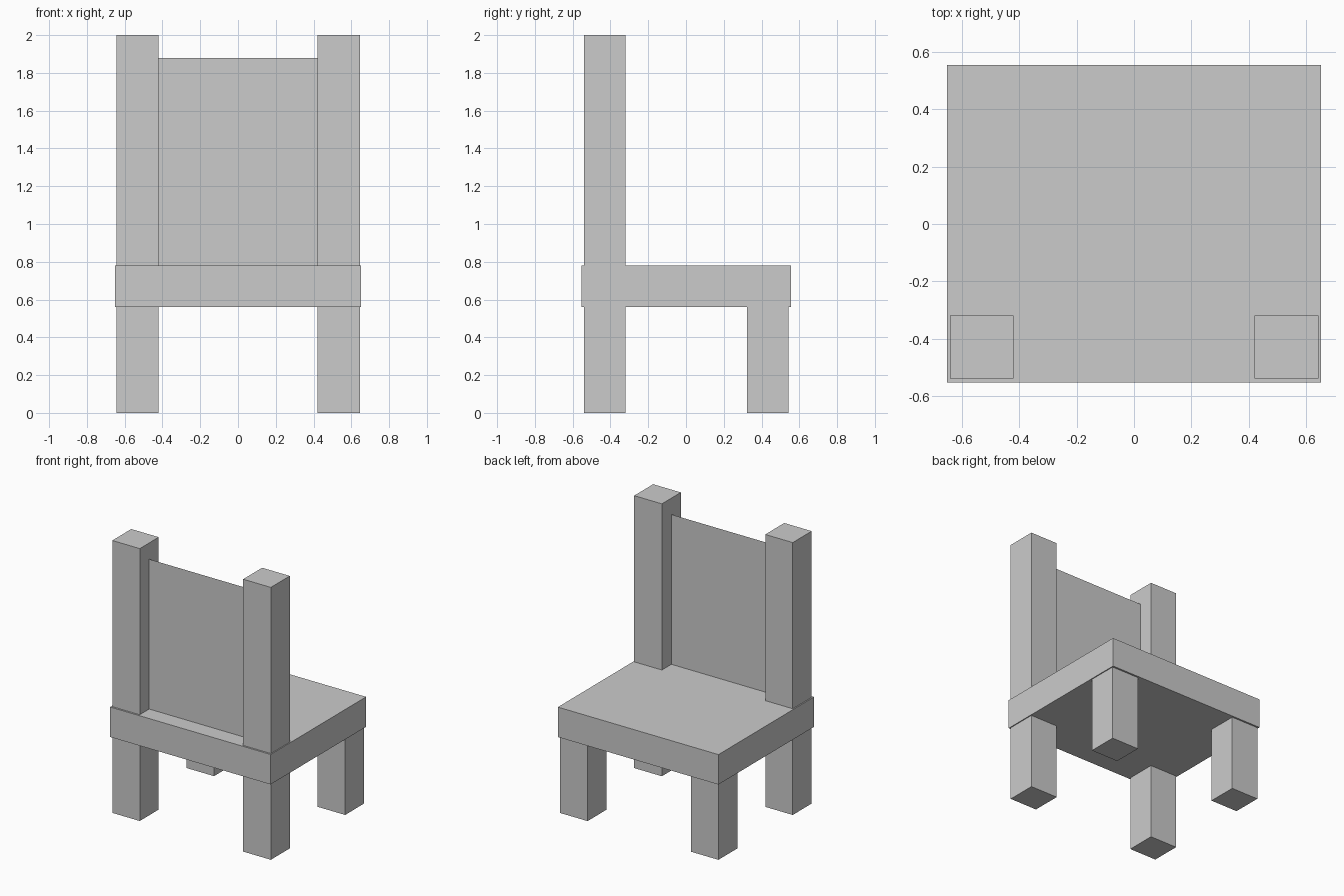
import bpy

if "Cube" in bpy.data.objects:
    bpy.data.objects.remove(bpy.data.objects["Cube"])


def box(name, x, y, z):
    """Axis-aligned box from (min, max) ranges."""
    bpy.ops.mesh.primitive_cube_add(
        size=1, location=[(a + b) / 2 for a, b in (x, y, z)])
    ob = bpy.context.object
    ob.name = name
    ob.scale = [b - a for a, b in (x, y, z)]
    bpy.ops.object.transform_apply(location=True, rotation=False, scale=True)
    return ob


SEAT_Z = (0.56, 0.78)

# Seat slab
box("seat", (-0.652, 0.652), (-0.553, 0.555), SEAT_Z)

# Legs, and the posts that carry the back
for side, x in (("left", (-0.643, -0.42)), ("right", (0.42, 0.645))):
    box(f"{side}_backrest_leg", x, (-0.54, -0.32), (0, SEAT_Z[0]))
    box(f"{side}_backrest_post", x, (-0.54, -0.32), (SEAT_Z[1], 2.0))
    box(f"{side}_seat_leg", x, (0.322, 0.542), (0, SEAT_Z[0]))

# Backrest: a single thin sheet stretched between the posts
mesh = bpy.data.meshes.new("backrest_panel")
y, w, top = -0.43, 0.42, 1.88
mesh.from_pydata([(-w, y, SEAT_Z[1]), (w, y, SEAT_Z[1]), (w, y, top), (-w, y, top)],
                 [], [(0, 1, 2, 3)])
panel = bpy.data.objects.new("backrest_panel", mesh)
bpy.context.collection.objects.link(panel)
